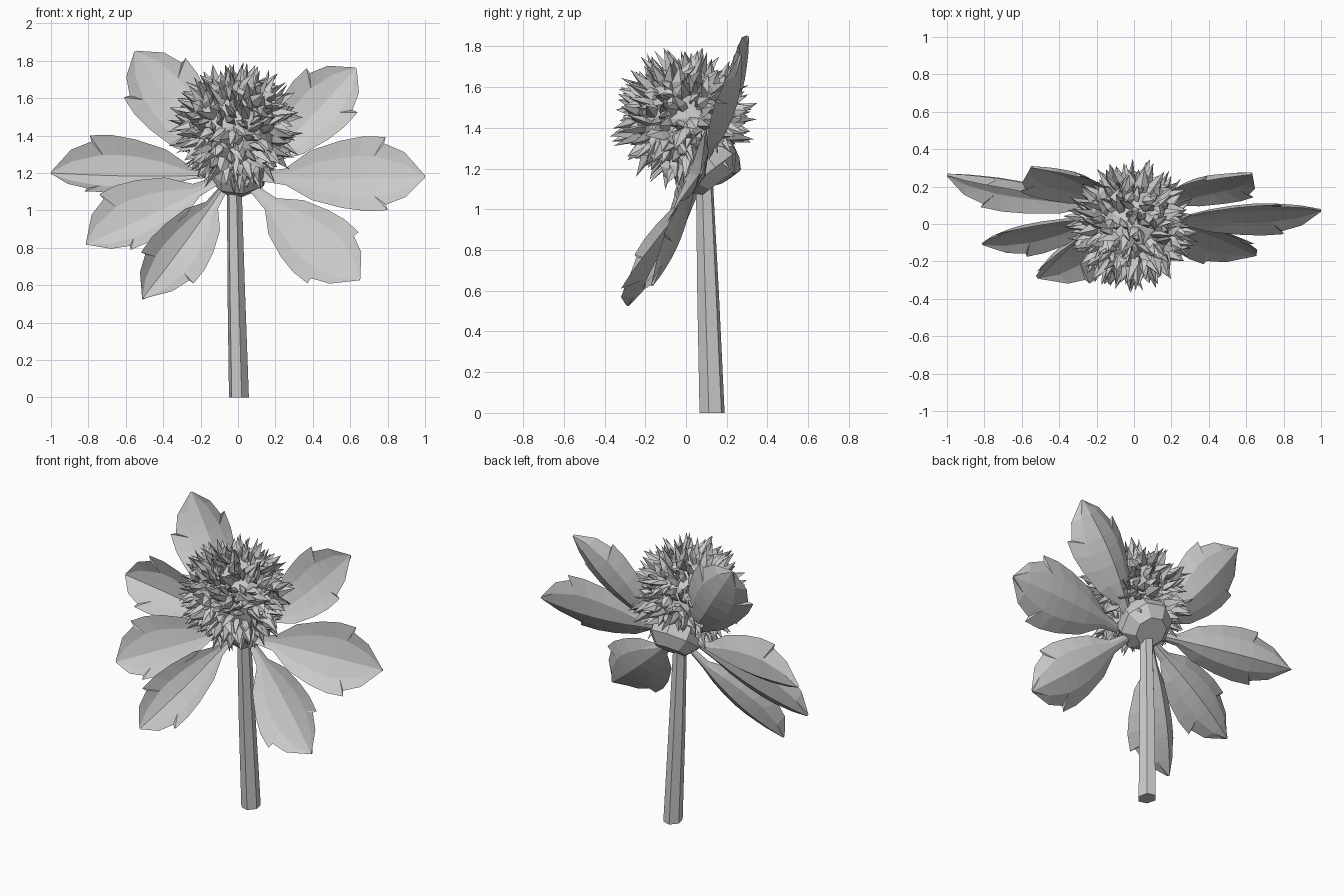
import bpy, bmesh, math, random
from mathutils import Vector

random.seed(4)
cube = bpy.data.objects.get("Cube")
if cube:
    bpy.data.objects.remove(cube, do_unlink=True)

grey = bpy.data.materials.new("light grey")
grey.use_nodes = True
grey.diffuse_color = (0.6, 0.6, 0.6, 1)
grey.node_tree.nodes["Principled BSDF"].inputs["Base Color"].default_value = (0.6, 0.6, 0.6, 1)


def finish(bm, name):
    bmesh.ops.recalc_face_normals(bm, faces=bm.faces)
    mesh = bpy.data.meshes.new(name)
    bm.to_mesh(mesh)
    bm.free()
    mesh.materials.append(grey)
    obj = bpy.data.objects.new(name, mesh)
    bpy.context.collection.objects.link(obj)


def loft(bm, rings, cap_end=True):
    """Join rings of points with quads, closing the ends."""
    loops = [[bm.verts.new(p) for p in ring] for ring in rings]
    for a, b in zip(loops, loops[1:]):
        n = len(a)
        for i in range(n):
            j = (i + 1) % n
            bm.faces.new((a[i], a[j], b[j], b[i]))
    bm.faces.new(loops[0])
    if cap_end:
        bm.faces.new(loops[-1])
    return loops


def ring(center, axis, rx, ry, sides, turn=0.0, spin=0.0):
    """Ellipse of points around an axis; spin rotates the ellipse itself."""
    axis = Vector(axis).normalized()
    ref = Vector((1, 0, 0)) if abs(axis.x) < 0.9 else Vector((0, 1, 0))
    u = (ref - axis * ref.dot(axis)).normalized()
    v = axis.cross(u)
    u, v = u * math.cos(spin) + v * math.sin(spin), v * math.cos(spin) - u * math.sin(spin)
    angles = [turn + math.tau * i / sides for i in range(sides)]
    return [Vector(center) + u * rx * math.cos(a) + v * ry * math.sin(a) for a in angles]


# Stem: tapered six-sided rod, leaning slightly forward
bm = bmesh.new()
up = (0, 0, 1)
loft(bm, [ring((0.005, 0.128, 0), up, 0.055, 0.064, 6, -0.25),
          ring((-0.01, 0.108, 0.6), up, 0.048, 0.055, 6, -0.25),
          ring((-0.02, 0.09, 1.15), up, 0.04, 0.043, 6, -0.25)])
finish(bm, "stem")

# Cup under the flower head
bm = bmesh.new()
cup_axis = Vector((0, -0.6, 0.8)).normalized()
cup_base = Vector((0, 0.16, 1.13))
loft(bm, [ring(cup_base + cup_axis * h, cup_axis, r, r, 8, 0.2)
          for h, r in ((0, 0.1), (0.07, 0.165), (0.13, 0.165), (0.25, 0.13))])
finish(bm, "flower_cup")

# Core of the flower head
head = Vector((-0.01, -0.01, 1.445))
bm = bmesh.new()
bmesh.ops.create_icosphere(bm, subdivisions=2, radius=0.24)
bmesh.ops.translate(bm, verts=bm.verts, vec=head)
finish(bm, "flower_core")

# Pointed florets spread evenly over the head
bm = bmesh.new()
count = 340
for i in range(count):
    h = 1 - 2 * (i + 0.5) / count
    a = i * math.pi * (3 - math.sqrt(5))
    r = math.sqrt(1 - h * h)
    d = Vector((r * math.cos(a), r * math.sin(a), h))
    if d.dot(-cup_axis) > 0.88:
        continue
    lean = (d + Vector([random.uniform(-0.25, 0.25) for _ in range(3)])).normalized()
    reach = random.uniform(0.3, 0.375)
    spin = random.uniform(0, math.pi)
    width = random.uniform(0.03, 0.042)
    loops = loft(bm, [ring(head + d * 0.2, d, 0.024, 0.016, 4, 0, spin),
                      ring(head + d * 0.1 + lean * 0.165, lean, width, 0.02, 4, 0, spin)],
                 cap_end=False)
    tip = bm.verts.new(head + lean * reach)
    last = loops[-1]
    for k in range(4):
        bm.faces.new((last[k], last[(k + 1) % 4], tip))
finish(bm, "florets")

# Petal outline: distance along the rib, distance along the edge, relative width
OUTLINE = [(0, 0, 0.12), (0.18, 0.17, 0.22), (0.34, 0.32, 0.66), (0.48, 0.5, 0.9),
           (0.6, 0.64, 1.0), (0.7, 0.77, 0.98), (0.78, 0.76, 0.82),
           (0.88, 0.88, 0.6), (1, 1, 0.03)]
# Cross-section: across the front from edge to edge, then back along the rear
SECTION = [(-1, 0), (-0.55, 0), (0, 0), (0.55, 0), (1, 0), (0.55, 1), (0, 1), (-0.55, 1)]
FRONT = Vector((0, -0.93, 0.37))


def petal(name, base, tip, wide_a, wide_b, cup, bow):
    """Cupped, toothed petal; wide_a is the anticlockwise half seen from the front."""
    base, tip = Vector(base), Vector(tip)
    run = tip - base
    d = run.normalized()
    side = FRONT.cross(d).normalized()
    normal = d.cross(side)
    rings = []
    for rib, edge, w in OUTLINE:
        sag = bow * math.sin(math.pi * rib)
        points = []
        for s, rear in SECTION:
            along = edge if abs(s) == 1 else rib
            half = wide_a if s > 0 else wide_b
            lift = cup * w * abs(s) ** 1.7 - sag - rear * (0.01 + 0.015 * w * (1 - abs(s)))
            points.append(base + run * along + side * s * w * half + normal * lift)
        rings.append(points)
    bm = bmesh.new()
    loft(bm, rings)
    bmesh.ops.triangulate(bm, faces=bm.faces)
    finish(bm, name)


petal("petal_upper_right", (-0.08, 0.07, 1.2), (-0.55, 0.3, 1.85), 0.21, 0.2, 0.07, 0.045)
petal("petal_upper_left", (0.08, 0.07, 1.2), (0.63, 0.265, 1.76), 0.19, 0.19, 0.07, 0.045)
petal("petal_left", (0.1, 0.0, 1.18), (1.0, 0.07, 1.18), 0.22, 0.21, 0.06, 0.03)
petal("petal_lower_left", (0.08, 0.04, 1.12), (0.65, -0.17, 0.63), 0.19, 0.22, 0.055, 0.02)
petal("petal_bottom", (-0.07, 0.07, 1.13), (-0.51, -0.29, 0.53), 0.2, 0.14, 0.11, 0.03)
petal("petal_lower_right", (-0.1, 0.04, 1.16), (-0.81, -0.11, 0.82), 0.16, 0.21, 0.07, 0.02)
petal("petal_right", (-0.1, 0.07, 1.19), (-1.0, 0.26, 1.2), 0.14, 0.19, 0.11, 0.03)
